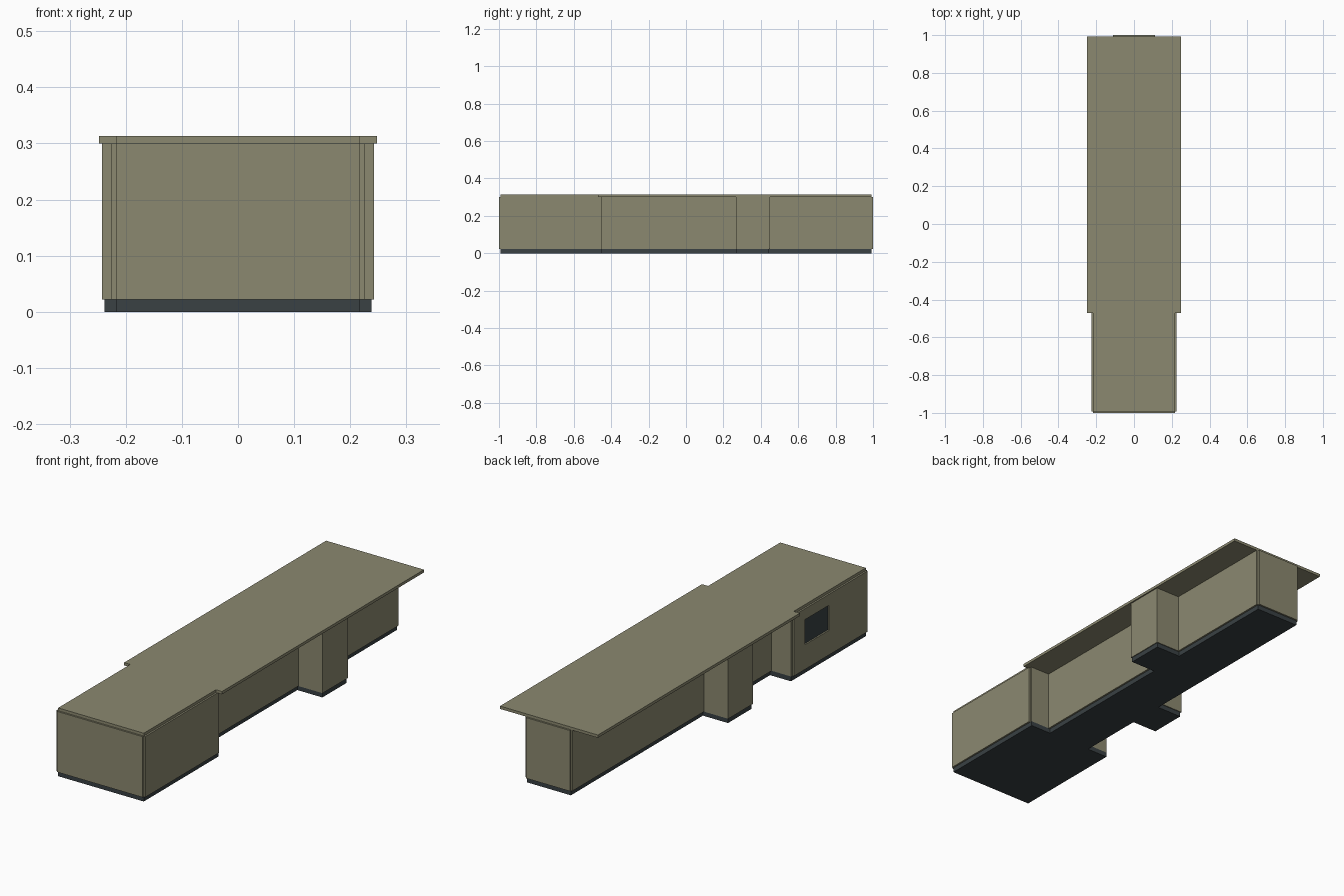
import bpy, bmesh

cube = bpy.data.objects.get("Cube")
if cube:
    bpy.data.objects.remove(cube, do_unlink=True)


def material(name, rgb):
    mat = bpy.data.materials.new(name)
    mat.use_nodes = True
    mat.diffuse_color = (*rgb, 1)
    mat.node_tree.nodes["Principled BSDF"].inputs["Base Color"].default_value = (*rgb, 1)
    return mat


OLIVE = material("olive_grey", (0.26, 0.25, 0.163))
DARK = material("dark_slate", (0.041, 0.052, 0.056))


def slab(name, outline, z0, z1, mat):
    """Extrude a plan outline from z0 to z1."""
    bm = bmesh.new()
    face = bm.faces.new([bm.verts.new((x, y, z0)) for x, y in outline])
    up = bmesh.ops.extrude_face_region(bm, geom=[face])["geom"]
    bmesh.ops.translate(bm, vec=(0, 0, z1 - z0),
                        verts=[v for v in up if isinstance(v, bmesh.types.BMVert)])
    bmesh.ops.recalc_face_normals(bm, faces=bm.faces)
    mesh = bpy.data.meshes.new(name)
    bm.to_mesh(mesh)
    bm.free()
    mesh.materials.append(mat)
    obj = bpy.data.objects.new(name, mesh)
    bpy.context.collection.objects.link(obj)
    return obj


def box(name, x0, x1, y0, y1, z0, z1, mat):
    return slab(name, [(x0, y0), (x1, y0), (x1, y1), (x0, y1)], z0, z1, mat)


# Main dimensions
TOE, TOP, LID = 0.022, 0.30, 0.313
NARROW, WIDE, SKIN = 0.111, 0.217, 0.008
END, STEP = 0.992, -0.45
BUMP = 0.242
BAYS = {1: (0.267, 0.449), -1: (-0.14, 0.04)}   # projecting bay on each side


def side_outline(sign, inset):
    """Half of the plan, front to back, with its projecting bay."""
    y0, y1 = BAYS[sign]
    pts = [(WIDE, -END), (WIDE, STEP), (NARROW, STEP), (NARROW, y0 + inset),
           (BUMP - inset, y0 + inset), (BUMP - inset, y1 - inset),
           (NARROW, y1 - inset), (NARROW, END)]
    return [(sign * x, y) for x, y in pts]


def plan(inset):
    return side_outline(1, inset) + side_outline(-1, inset)[::-1]


# Toe kick and cabinet body
slab("toe_kick", plan(0.004), 0, TOE, DARK)
slab("cabinet_body", plan(0), TOE, TOP, OLIVE)

# Stepped countertop
half = [(WIDE, -END), (WIDE, -0.47), (0.248, -0.47), (0.248, END)]
slab("countertop", half + [(-x, y) for x, y in reversed(half)], TOP, LID, OLIVE)

# End panels
box("front_panel", -WIDE, WIDE, -1, -END, TOE, TOP, OLIVE)
box("back_panel", -NARROW, NARROW, END, 1, TOE, TOP, OLIVE)

# Long side panels, interrupted by the bays
for sign, side in ((1, "left"), (-1, "right")):
    y0, y1 = BAYS[sign]
    a, b = sorted((sign * NARROW, sign * (NARROW + SKIN)))
    box(side + "_panel_front", a, b, STEP, y0, TOE, TOP, OLIVE)
    box(side + "_panel_back", a, b, y1, END, TOE, TOP, OLIVE)

# Side panels of the wide front block; the right one frames an opening
F0, F1 = -END, -0.46
W0, W1, WZ0, WZ1 = -0.715, -0.54, 0.135, 0.25
box("left_block_panel", WIDE, WIDE + SKIN, F0, F1, TOE, TOP, OLIVE)
for name, y0, y1, z0, z1 in (("front", F0, W0, TOE, TOP), ("back", W1, F1, TOE, TOP),
                             ("lower", W0, W1, TOE, WZ0), ("upper", W0, W1, WZ1, TOP)):
    box("right_block_panel_" + name, -WIDE - SKIN, -WIDE, y0, y1, z0, z1, OLIVE)
box("opening_screen", -WIDE - 0.001, -WIDE, W0, W1, WZ0, WZ1, DARK)
